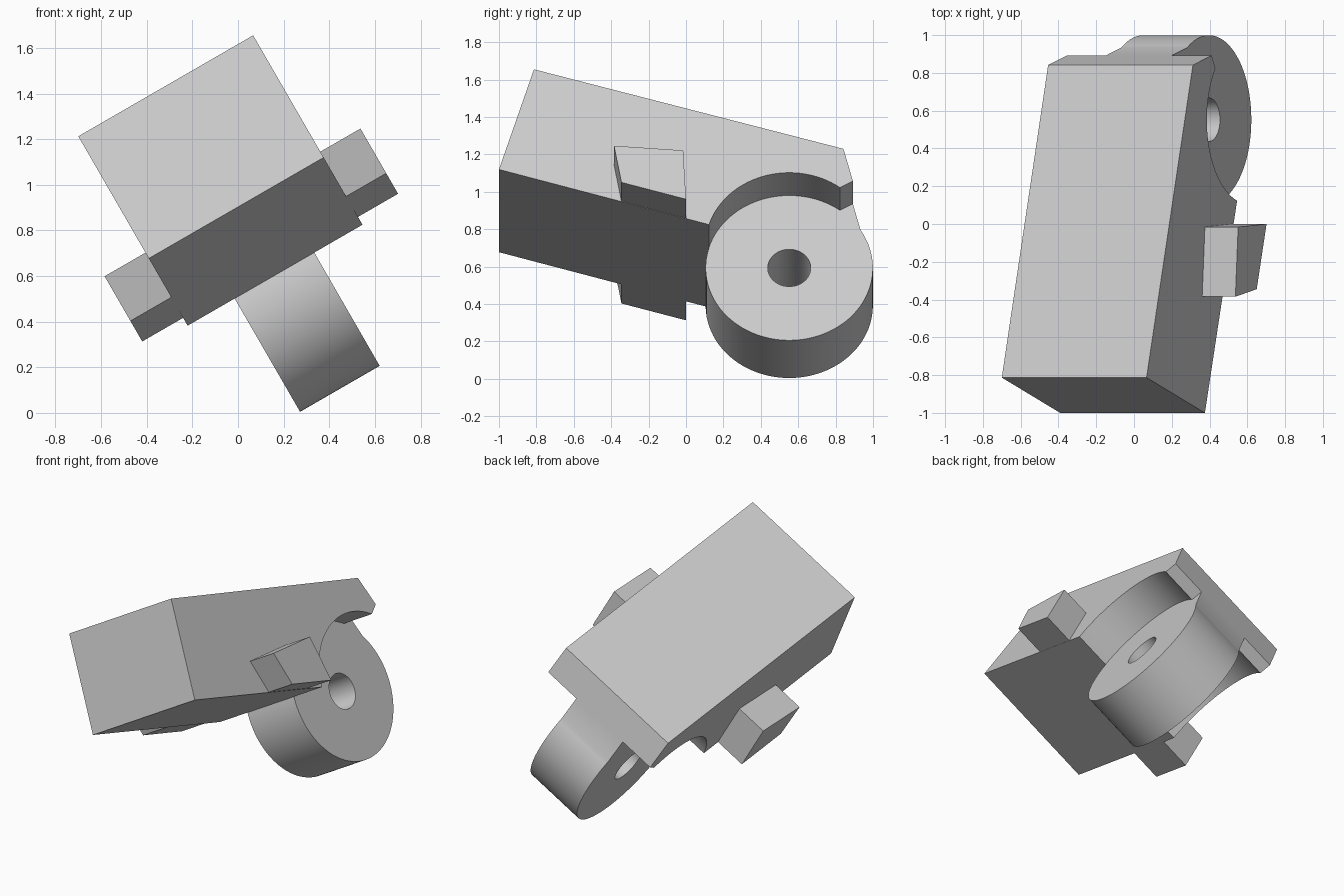
import bpy, bmesh
from math import radians, cos, sin, atan2
from mathutils import Matrix

if "Cube" in bpy.data.objects:
    bpy.data.objects.remove(bpy.data.objects["Cube"], do_unlink=True)

grey = bpy.data.materials.new("light_grey")
grey.use_nodes = True
grey.diffuse_color = (0.6, 0.6, 0.6, 1)
grey.node_tree.nodes["Principled BSDF"].inputs["Base Color"].default_value = (0.6, 0.6, 0.6, 1)

TILT = Matrix.Rotation(radians(-30), 4, 'Y')   # whole part leans sideways
WIDTH = 0.885
WHEEL_Y, WHEEL_Z, WHEEL_R = 0.552, 0.315, 0.447
WHEEL_LEFT, WHEEL_RIGHT = 0.238, 0.641


def arc(radius, start, end, steps):
    """Points round the wheel centre, angles in radians."""
    return [(WHEEL_Y + radius * cos(start + (end - start) * i / steps),
             WHEEL_Z + radius * sin(start + (end - start) * i / steps))
            for i in range(steps + 1)]


def angle_to(y, z):
    return atan2(z - WHEEL_Z, y - WHEEL_Y)


def extrude(name, profile, x0, x1):
    """Side profile extruded across the width, then tilted."""
    bm = bmesh.new()
    face = bm.faces.new([bm.verts.new((x0, y, z)) for y, z in profile])
    new = bmesh.ops.extrude_face_region(bm, geom=[face])["geom"]
    verts = [g for g in new if isinstance(g, bmesh.types.BMVert)]
    bmesh.ops.translate(bm, verts=verts, vec=(x1 - x0, 0, 0))
    bmesh.ops.recalc_face_normals(bm, faces=bm.faces)
    mesh = bpy.data.meshes.new(name)
    bm.to_mesh(mesh)
    bm.free()
    mesh.materials.append(grey)
    obj = bpy.data.objects.new(name, mesh)
    obj.matrix_world = TILT
    bpy.context.collection.objects.link(obj)
    return obj


# Block and wheel as one outline
front_join = angle_to(0.118, 0.443)
back_join = angle_to(0.934, 0.549)
wheel_arc = arc(WHEEL_R, front_join, back_join + radians(360), 72)
outline = [(-1, 0.782)] + wheel_arc + [(0.842, 0.909), (-0.813, 1.4)]
body = extrude("body_with_wheel", outline, 0, WIDTH)

# Cutters: arch beside each face of the wheel, and the axle hole
arch = arc(WHEEL_R, front_join, angle_to(0.82, 0.667), 48)
arch += [(1.205, 0.887), (1.2, -0.3), (0.05, -0.3), (0.05, 0.3)]
cutters = [
    extrude("left_arch_cutter", arch, WHEEL_RIGHT, WIDTH + 0.2),
    extrude("right_arch_cutter", arch, -0.2, WHEEL_LEFT),
    extrude("axle_hole_cutter", arc(0.115, 0, radians(352.5), 47), -0.1, 1),
]
for cutter in cutters:
    cutter.hide_render = True
    mod = body.modifiers.new(cutter.name, 'BOOLEAN')
    mod.operation = 'DIFFERENCE'
    mod.solver = 'EXACT'
    mod.object = cutter

bpy.context.view_layer.update()
result = bpy.data.meshes.new_from_object(
    body.evaluated_get(bpy.context.evaluated_depsgraph_get()))
body.modifiers.clear()
body.data = result
for cutter in cutters:
    bpy.data.objects.remove(cutter, do_unlink=True)

# Side lugs, bottoms level with the block
lug = [(-0.385, 0.811), (-0.345, 0.585), (0, 0.481), (-0.015, 0.782)]
extrude("left_lug", lug, WIDTH, WIDTH + 0.203)
extrude("right_lug", lug, -0.207, 0)

# Smooth curved walls, sharp edges elsewhere
bpy.ops.object.select_all(action='DESELECT')
body.select_set(True)
bpy.context.view_layer.objects.active = body
bpy.ops.object.shade_smooth_by_angle(angle=radians(20))
